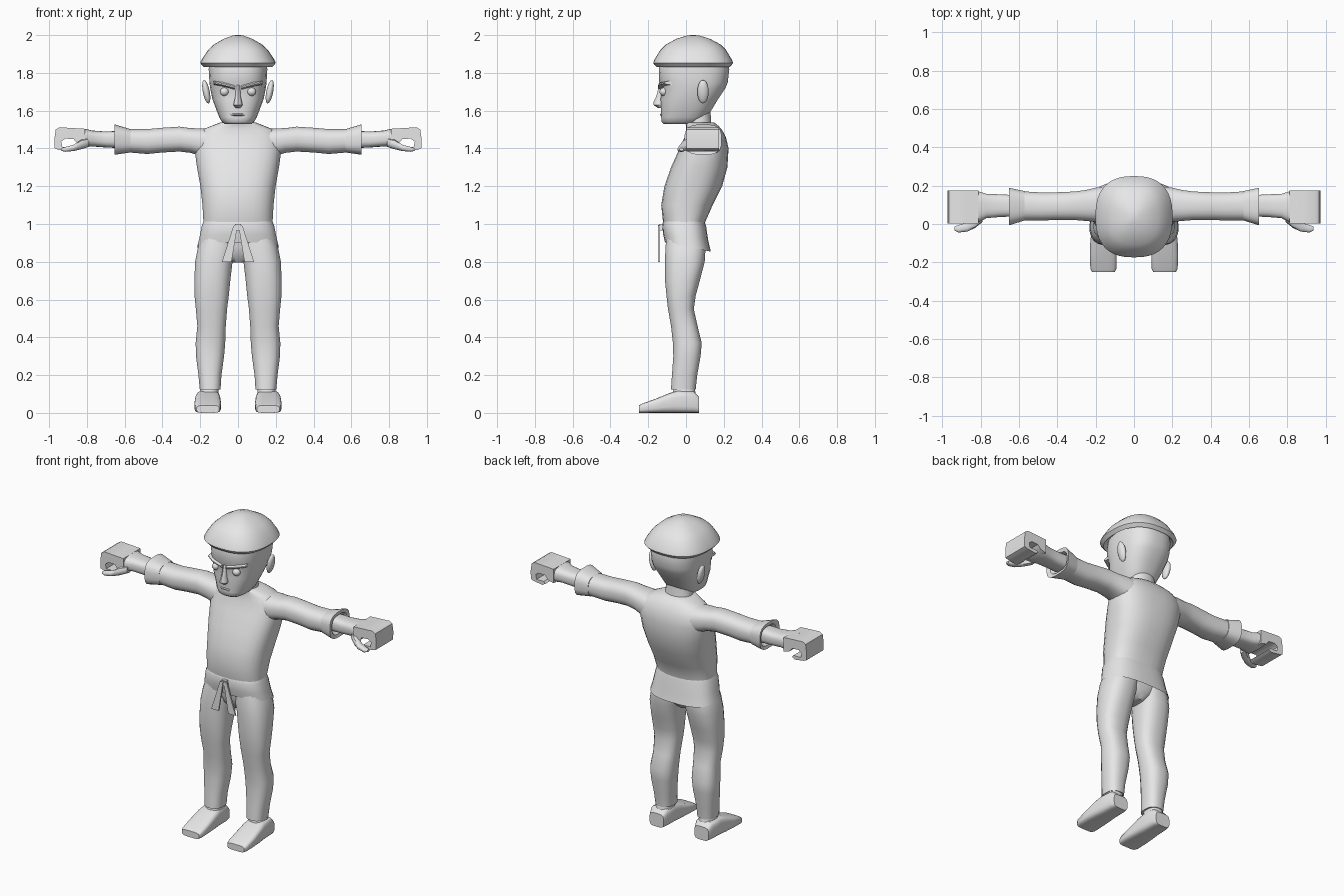
import bpy, bmesh, math
from mathutils import Vector

grey = bpy.data.materials.new("plain grey")
grey.diffuse_color = (0.8, 0.8, 0.8, 1)


def finish(name, bm, mirror=False, angle=40):
    bmesh.ops.recalc_face_normals(bm, faces=bm.faces)
    mesh = bpy.data.meshes.new(name)
    bm.to_mesh(mesh)
    bm.free()
    mesh.materials.append(grey)
    ob = bpy.data.objects.new(name, mesh)
    bpy.context.collection.objects.link(ob)
    bpy.ops.object.select_all(action='DESELECT')
    ob.select_set(True)
    bpy.context.view_layer.objects.active = ob
    bpy.ops.object.shade_smooth_by_angle(angle=math.radians(angle))
    if mirror:
        ob.modifiers.new("mirror", 'MIRROR')
    return ob


def loft(name, axis, rings, n=20, p=2.5, mirror=False, caps=(True, True), bend=None, angle=40):
    """Skin of rounded-square rings; ring = (position along axis, a0, a1, b0, b1)."""
    bm = bmesh.new()
    rows = []
    for k, (t, a0, a1, b0, b1) in enumerate(rings):
        row = []
        for i in range(n):
            u = 2 * math.pi * (i + 0.5) / n
            c, s = math.cos(u), math.sin(u)
            a = (a0 + a1) / 2 + (a1 - a0) / 2 * math.copysign(abs(c) ** (2 / p), c)
            b = (b0 + b1) / 2 + (b1 - b0) / 2 * math.copysign(abs(s) ** (2 / p), s)
            co = Vector({'x': (t, a, b), 'y': (a, t, b), 'z': (a, b, t)}[axis])
            if bend:
                co.z += bend(k, i, co)
            row.append(bm.verts.new(co))
        rows.append(row)
    for r, q in zip(rows, rows[1:]):
        for i in range(n):
            j = (i + 1) % n
            bm.faces.new((r[i], r[j], q[j], q[i]))
    for row, cap in ((rows[0], caps[0]), (rows[-1], caps[1])):
        if cap:
            bm.faces.new(row)
    return finish(name, bm, mirror, angle)


def prism(name, pts, y0, y1, mirror=False):
    """Extrude an x-z outline from y0 to y1."""
    bm = bmesh.new()
    f = bm.faces.new([bm.verts.new((x, y0, z)) for x, z in pts])
    ext = bmesh.ops.extrude_face_region(bm, geom=[f])["geom"]
    for v in ext:
        if isinstance(v, bmesh.types.BMVert):
            v.co.y = y1
    if f.is_valid and len(bm.faces) == len(pts) + 1:
        bm.faces.new([e for e in f.verts])
    return finish(name, bm, mirror)


def ball(name, centre, radii, tilt=0.0):
    bm = bmesh.new()
    bmesh.ops.create_uvsphere(bm, u_segments=14, v_segments=10, radius=1)
    for v in bm.verts:
        x, y, z = (v.co[i] * radii[i] for i in range(3))
        v.co = Vector(centre) + Vector((x + tilt * z, y, z))
    return finish(name, bm, True, 60)


def sym(z, hx, y0, y1):
    return (z, -hx, hx, y0, y1)


# Cap with a scalloped, slightly tilted rim
def scallop(k, i, co):
    return 0.07 * (co.y - 0.04) * (k < 4) + (0.014 * (i % 3 == 0) if k == 1 else 0)


loft("cap", 'z', [sym(z, hx, 0.038 - hy, 0.038 + hy) for z, hx, hy in (
    (1.86, 0.15, 0.17), (1.832, 0.182, 0.195), (1.852, 0.201, 0.212), (1.87, 0.193, 0.205),
    (1.92, 0.16, 0.175), (1.95, 0.128, 0.145), (1.98, 0.077, 0.09), (1.997, 0.03, 0.035),
    (2.0, 0.01, 0.01))], n=42, p=2.5)

# Head and neck
loft("head", 'z', [sym(*r) for r in (
    (1.53, 0.07, -0.118, 0.05), (1.54, 0.085, -0.13, 0.08), (1.565, 0.1, -0.132, 0.11),
    (1.61, 0.117, -0.132, 0.14), (1.66, 0.136, -0.135, 0.17), (1.72, 0.148, -0.13, 0.21),
    (1.75, 0.152, -0.143, 0.222), (1.82, 0.156, -0.145, 0.23), (1.88, 0.15, -0.13, 0.215))],
    n=28, p=2.6, angle=55)
loft("neck", 'z', [sym(*r) for r in (
    (1.46, 0.1, 0.0, 0.15), (1.53, 0.085, 0.0, 0.135), (1.6, 0.08, -0.01, 0.13))], p=2.2)

# Face
loft("nose", 'z', [sym(*r) for r in (
    (1.615, 0.014, -0.15, -0.11), (1.63, 0.026, -0.172, -0.11), (1.645, 0.022, -0.172, -0.11),
    (1.68, 0.014, -0.156, -0.11), (1.735, 0.011, -0.143, -0.11))], n=10, p=2)
loft("mouth", 'x', [(x, y, -0.11, 1.579 - h, 1.579 + h) for x, y, h in (
    (-0.045, -0.125, 0.004), (-0.02, -0.139, 0.008), (0.02, -0.139, 0.008), (0.045, -0.125, 0.004))],
    n=8, p=2)
loft("brow", 'x', [(0.018, -0.15, -0.11, 1.712, 1.735), (0.08, -0.146, -0.09, 1.728, 1.752),
                   (0.13, -0.115, -0.06, 1.738, 1.757)], n=10, p=2, mirror=True)
ball("eye", (0.072, -0.118, 1.7), (0.024, 0.022, 0.022))
ball("ear", (0.168, 0.09, 1.7), (0.019, 0.03, 0.062), 0.18)

# Shirt body
loft("shirt", 'z', [sym(*r) for r in (
    (0.93, 0.185, -0.105, 0.1), (1.01, 0.184, -0.122, 0.102), (1.1, 0.189, -0.132, 0.142),
    (1.2, 0.2, -0.115, 0.192), (1.3, 0.218, -0.08, 0.22), (1.4, 0.232, -0.035, 0.226),
    (1.46, 0.228, -0.008, 0.212), (1.5, 0.19, 0.0, 0.19), (1.52, 0.14, 0.0, 0.172),
    (1.537, 0.095, -0.005, 0.15))], n=28, p=2.6, angle=60)

# Sleeves with flared cuffs
loft("sleeve", 'x', [
    (0.13, 0.01, 0.2, 1.33, 1.505), (0.2, 0.01, 0.19, 1.36, 1.507), (0.25, 0.015, 0.178, 1.376, 1.508),
    (0.31, 0.02, 0.17, 1.383, 1.516), (0.4, 0.02, 0.166, 1.378, 1.51), (0.48, 0.018, 0.165, 1.37, 1.503),
    (0.6, 0.018, 0.172, 1.38, 1.503)], p=2.5, mirror=True)
loft("cuff", 'x', [
    (0.57, 0.018, 0.172, 1.378, 1.503), (0.653, -0.008, 0.19, 1.366, 1.528),
    (0.648, 0.02, 0.17, 1.385, 1.505), (0.62, 0.04, 0.15, 1.4, 1.495)], p=3, mirror=True)

# Hands: wrist, curled fingers, thumb
loft("wrist", 'x', [
    (0.6, 0.04, 0.15, 1.4, 1.495), (0.7, 0.036, 0.155, 1.405, 1.49), (0.77, 0.03, 0.158, 1.41, 1.495),
    (0.81, 0.008, 0.17, 1.408, 1.504), (0.855, 0.004, 0.174, 1.425, 1.507)], p=3, mirror=True)
prism("fingers", [
    (0.81, 1.504), (0.88, 1.508), (0.945, 1.512), (0.965, 1.5), (0.972, 1.45), (0.97, 1.4), (0.95, 1.392),
    (0.89, 1.384), (0.868, 1.396), (0.88, 1.408), (0.93, 1.408), (0.936, 1.436), (0.915, 1.452),
    (0.87, 1.45), (0.85, 1.425), (0.81, 1.415)], 0.003, 0.175, True)
loft("thumb", 'x', [
    (0.79, 0.01, 0.06, 1.408, 1.455), (0.83, -0.022, 0.035, 1.395, 1.447),
    (0.87, -0.04, 0.008, 1.386, 1.42), (0.915, -0.045, -0.005, 1.382, 1.408),
    (0.935, -0.035, -0.012, 1.387, 1.402)], n=12, mirror=True)

# Flared jacket hem, lower at the back
loft("jacket_hem", 'z', [sym(*r) for r in (
    (1.012, 0.184, -0.121, 0.1), (0.99, 0.192, -0.126, 0.108), (0.93, 0.204, -0.122, 0.118),
    (0.88, 0.216, -0.112, 0.132), (0.9, 0.195, -0.1, 0.11))], n=28, p=2.7,
    caps=(False, False), bend=lambda k, i, co: -0.2 * co.y * min(k, 3) / 3)

# Belt knot and two hanging ends
prism("belt_knot", [(-0.02, 0.965), (0.02, 0.965), (0.016, 1.0), (-0.016, 1.0)], -0.143, -0.11)
prism("belt_end", [(0.002, 0.995), (0.024, 0.99), (0.085, 0.8), (0.034, 0.8)], -0.148, -0.138, True)

# Trousers
loft("hips", 'z', [sym(*r) for r in (
    (0.795, 0.03, -0.055, 0.055), (0.83, 0.09, -0.085, 0.085), (0.88, 0.16, -0.1, 0.1),
    (0.95, 0.18, -0.105, 0.1))], n=20, p=2.6)
loft("trouser_leg", 'z', [
    (0.125, 0.092, 0.203, -0.08, 0.052), (0.2, 0.087, 0.21, -0.075, 0.06), (0.3, 0.073, 0.223, -0.068, 0.078),
    (0.37, 0.067, 0.225, -0.07, 0.084), (0.46, 0.064, 0.216, -0.08, 0.062), (0.55, 0.057, 0.224, -0.096, 0.042),
    (0.62, 0.048, 0.231, -0.104, 0.052), (0.7, 0.04, 0.232, -0.112, 0.074), (0.8, 0.028, 0.228, -0.112, 0.1),
    (0.88, 0.01, 0.212, -0.11, 0.105), (0.95, 0.01, 0.185, -0.1, 0.095)], n=20, p=2.5, mirror=True)

# Shoes and ankles
loft("shoe", 'y', [
    (-0.25, 0.1, 0.219, 0, 0.04), (-0.235, 0.092, 0.228, 0, 0.048), (-0.16, 0.09, 0.231, 0, 0.075),
    (-0.085, 0.092, 0.228, 0, 0.106), (-0.04, 0.096, 0.222, 0, 0.118), (0.04, 0.098, 0.218, 0, 0.115),
    (0.07, 0.108, 0.208, 0, 0.085)], n=20, p=4, mirror=True)
loft("ankle", 'z', [
    (0.05, 0.1, 0.212, -0.085, 0.06), (0.11, 0.102, 0.2, -0.07, 0.05), (0.16, 0.105, 0.195, -0.06, 0.04)],
    p=2.5, mirror=True)
